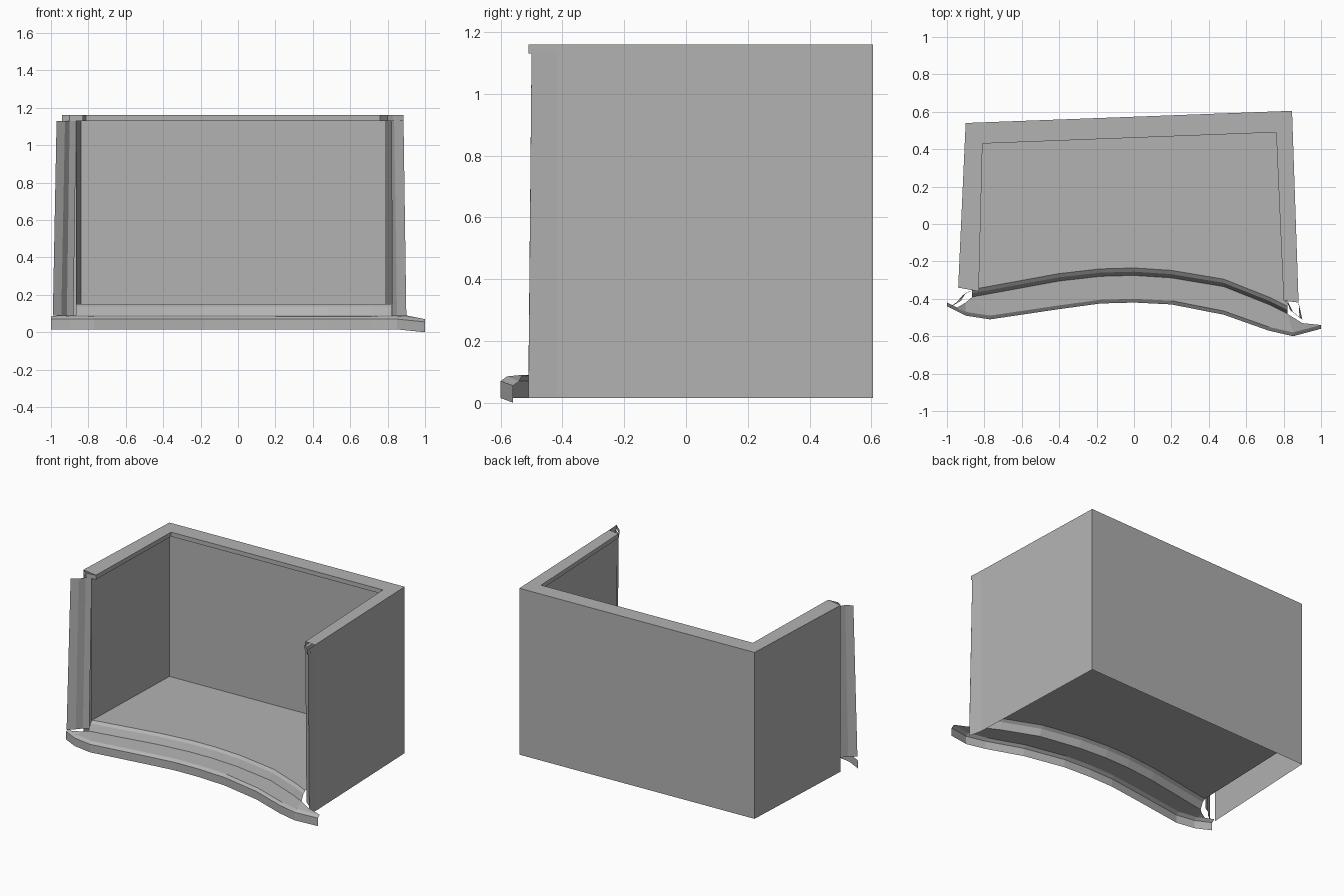
import bpy, bmesh, math

cube = bpy.data.objects.get("Cube")
if cube:
    bpy.data.objects.remove(cube, do_unlink=True)

GREY = (0.45, 0.45, 0.45, 1)
mat = bpy.data.materials.new("plain_grey")
mat.use_nodes = True
mat.diffuse_color = GREY
mat.node_tree.nodes["Principled BSDF"].inputs["Base Color"].default_value = GREY


def finish(name, bm, flip=False):
    if flip:
        bmesh.ops.reverse_faces(bm, faces=bm.faces)
    mesh = bpy.data.meshes.new(name)
    bm.to_mesh(mesh)
    bm.free()
    mesh.materials.append(mat)
    obj = bpy.data.objects.new(name, mesh)
    bpy.context.collection.objects.link(obj)
    return obj


def loft(name, rows, flip=False):
    """Skin quads between successive rows of points."""
    bm = bmesh.new()
    grid = [[bm.verts.new(p) for p in row] for row in rows]
    for a, b in zip(grid, grid[1:]):
        for i in range(len(a) - 1):
            bm.faces.new((a[i], a[i + 1], b[i + 1], b[i]))
    return finish(name, bm, flip)


def at(points, z):
    return [(x, y, z) for x, y in points]


BASE, SILL, FLOOR, LIP, TOP = 0.015, 0.09, 0.15, 1.13, 1.16

# Plan outlines, from the front on one side round the back to the other
outer = [(-.94, -.34), (-.9, .54), (.845, .605), (.88, -.42)]
rim_in = [(-.83, -.36), (-.81, .43), (.76, .49), (.80, -.41)]
inner = [(-.865, -.355), (-.84, .455), (.785, .515), (.82, -.42)]

# Hollow walls: outer skin, top rim with overhanging lip, inner skin
loft("outer_walls", [at(outer, BASE), at(outer, TOP)], True)
loft("wall_rim", [at(outer, TOP), at(rim_in, TOP), at(rim_in, LIP), at(inner, LIP)], True)
loft("inner_walls", [at(inner, LIP), at(inner, FLOOR)], True)

# Front extension of the outer skin
loft("wall_front_edge", [at([(.88, -.42), (.9, -.51)], BASE),
                         at([(.88, -.42), (.885, -.5)], LIP)], True)

# Flared jambs at the opening
loft("right_jamb", [
    at([(-.99, -.45), (-.945, -.415), (-.915, -.38), (-.88, -.36)], SILL),
    at([(-.97, -.435), (-.925, -.41), (-.9, -.37), (-.865, -.355)], LIP)])
loft("left_jamb", [
    at([(.825, -.42), (.85, -.47), (.9, -.51)], SILL),
    at([(.82, -.42), (.835, -.46), (.885, -.5)], LIP)])

# Short bands closing the rim ends
loft("right_rim_end", [at([(-.94, -.34), (-.9, -.365), (-.83, -.36)], z) for z in (LIP, TOP)])
loft("left_rim_end", [at([(.80, -.41), (.83, -.46), (.885, -.51), (.88, -.42)], z)
                      for z in (LIP, TOP)])

# Bowed threshold: front edge and step line, as matching stations
front = [(-1, -.44), (-.9, -.49), (-.77, -.51), (-.4, -.455), (-.18, -.425), (0, -.42),
         (.2, -.43), (.48, -.485), (.72, -.57), (.85, -.6), (1, -.56)]
step = [(-.95, -.43), (-.9, -.4), (-.865, -.37), (-.4, -.285), (-.18, -.26), (0, -.255),
        (.2, -.268), (.48, -.315), (.72, -.41), (.82, -.46), (.9, -.51)]


def drop(x):
    """The left tip dips slightly."""
    return 0.015 if x > 0.9 else 0


def shift(points, dy):
    return [(x, y + dy) for x, y in points]


loft("threshold", [
    [(x, y, BASE - drop(x)) for x, y in front],
    [(x, y, 0.07 - drop(x)) for x, y in front],
    [(x, y, 0.085 - drop(x)) for x, y in shift(front, .02)],
    at(shift(step, -.02), SILL)])

# Step up to the floor
middle = step[2:10]
edge = shift(middle, .02)
loft("floor_step", [at(shift(middle, -.02), SILL), at(middle, .135), at(edge, FLOOR)])

# Floor
bm = bmesh.new()
bm.faces.new([bm.verts.new(p) for p in at(edge + [inner[2], inner[1]], FLOOR)])
finish("floor", bm)
